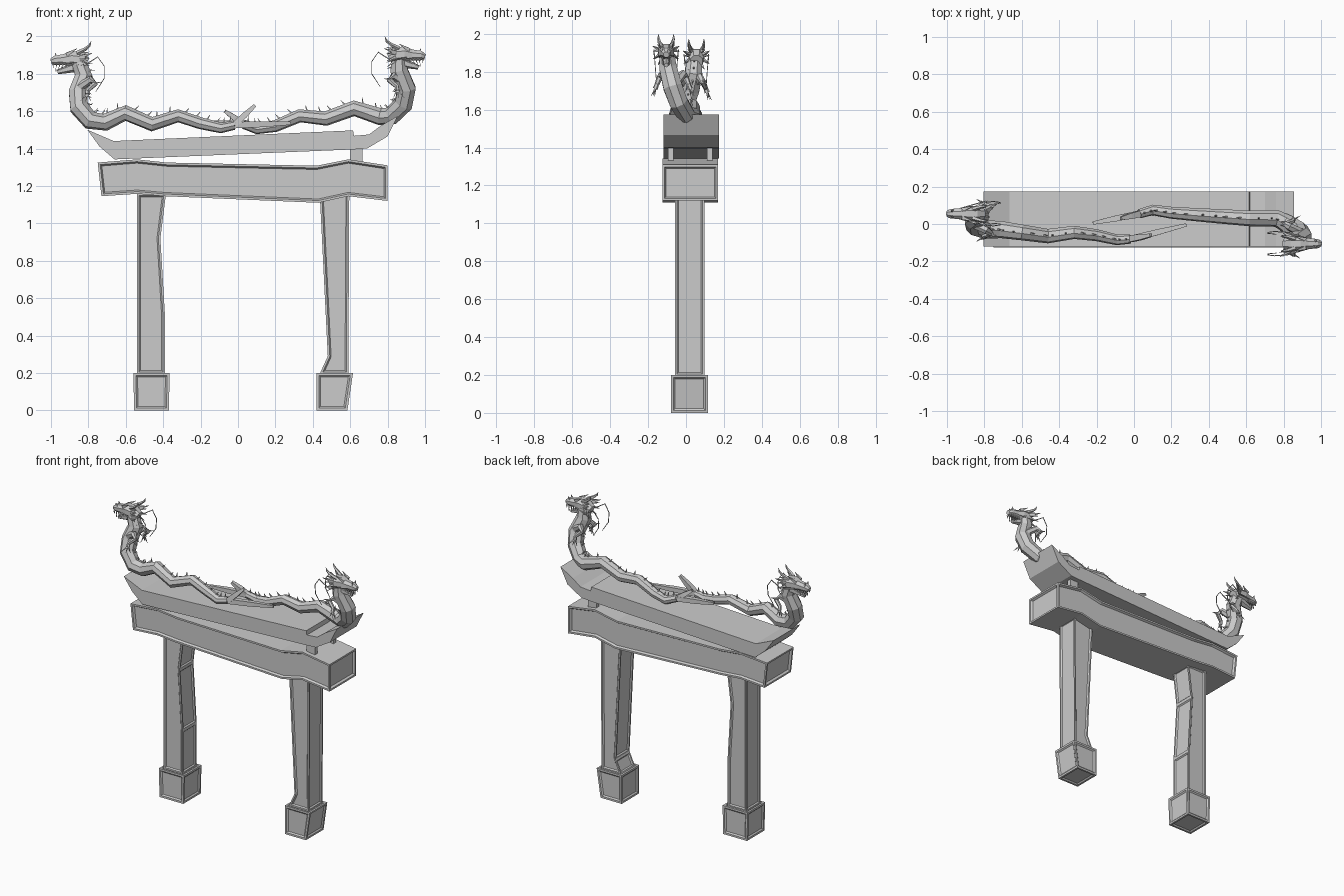
import bpy, bmesh, math
from mathutils import Vector

if "Cube" in bpy.data.objects:
    bpy.data.objects.remove(bpy.data.objects["Cube"])


def finish(bm, name):
    bmesh.ops.recalc_face_normals(bm, faces=bm.faces[:])
    me = bpy.data.meshes.new(name)
    bm.to_mesh(me)
    bm.free()
    ob = bpy.data.objects.new(name, me)
    bpy.context.collection.objects.link(ob)
    return ob


def prism(name, profile, y0, y1, border=0, depth=0.008, caps=True):
    """Extrude an xz profile along y, then sink a framed panel into its faces."""
    bm = bmesh.new()
    front = [bm.verts.new((x, y0, z)) for x, z in profile]
    back = [bm.verts.new((x, y1, z)) for x, z in profile]
    n = len(profile)
    bm.faces.new(front)
    bm.faces.new(back[::-1])
    for i in range(n):
        j = (i + 1) % n
        bm.faces.new((front[j], front[i], back[i], back[j]))
    bmesh.ops.recalc_face_normals(bm, faces=bm.faces[:])
    bm.normal_update()
    if border:
        pick = [f for f in bm.faces if f.calc_area() > 0.016
                and (caps or abs(f.normal.z) < 0.5)]
        bmesh.ops.inset_individual(bm, faces=pick, thickness=border * 0.6,
                                   use_even_offset=True)
        bmesh.ops.inset_individual(bm, faces=pick, thickness=border * 0.4,
                                   depth=-depth, use_even_offset=True)
    return finish(bm, name)


def tube(bm, pts, radii, sides=6):
    """Faceted tube through points with a radius at each one."""
    pts = [Vector(p) for p in pts]
    rings, side = [], None
    for i, p in enumerate(pts):
        t = (pts[min(i + 1, len(pts) - 1)] - pts[max(i - 1, 0)]).normalized()
        if side is None:
            side = Vector((0, 1, 0)) if abs(t.y) < 0.8 else Vector((1, 0, 0))
        side = (side - t * side.dot(t)).normalized()
        up = t.cross(side)
        ring = []
        for k in range(sides):
            a = 2 * math.pi * (k + 0.5) / sides
            ring.append(bm.verts.new(p + (side * math.cos(a) + up * math.sin(a)) * radii[i]))
        rings.append(ring)
    for a, b in zip(rings, rings[1:]):
        for k in range(sides):
            j = (k + 1) % sides
            bm.faces.new((a[k], a[j], b[j], b[k]))
    bm.faces.new(rings[0][::-1])
    bm.faces.new(rings[-1])


def spike(bm, a, b, r):
    tube(bm, [a, b], [r, r * 0.08], 4)


def dragon(label, d, path, tips, head):
    # body running from neck to tail
    bm = bmesh.new()
    n = len(path)
    radii = [0.042, 0.05, 0.054, 0.053, 0.05] + [0.046 - 0.0035 * i for i in range(n - 5)]
    tube(bm, path, radii, 8)
    # forked tail
    for tip in tips:
        mid = (Vector(path[-1]) + Vector(tip)) / 2
        tube(bm, [path[-1], mid, tip], [0.024, 0.022, 0.012], 4)
    finish(bm, label + "_dragon_body")

    # thorns along the back
    bm = bmesh.new()
    for i in range(n - 1):
        a, b = Vector(path[i]), Vector(path[i + 1])
        t = (b - a).normalized()
        up = Vector((-t.z * -d, 0, t.x * -d))
        for f in (0.25, 0.75):
            p = a.lerp(b, f) + up * (radii[i] * 0.85)
            spike(bm, p, p + up * 0.03 + t * 0.012, 0.007)
    finish(bm, label + "_dragon_thorns")

    # head, in forward / sideways / up coordinates
    o = Vector(head)

    def P(f, s, u):
        return o + Vector((d * f, s, u))

    bm = bmesh.new()
    tube(bm, [P(-.05, 0, -.02), P(-.01, 0, 0), P(.03, 0, .005), P(.07, 0, 0),
              P(.12, 0, -.004), P(.14, 0, -.01)],
         [.036, .046, .044, .032, .027, .016], 8)
    tube(bm, [P(0, 0, -.035), P(.05, 0, -.05), P(.105, 0, -.066)], [.03, .022, .012], 6)
    for s in (-1, 1):
        # brows, horns, ears, nostrils
        spike(bm, P(.055, s * .022, .028), P(0, s * .04, .06), .014)
        tube(bm, [P(0, s * .024, .035), P(-.04, s * .036, .055), P(-.065, s * .04, .075),
                  P(-.075, s * .04, .098)], [.013, .01, .007, .001], 5)
        spike(bm, P(-.02, s * .035, .015), P(-.08, s * .07, .035), .014)
        spike(bm, P(.11, s * .014, .012), P(.118, s * .016, .036), .011)
        # teeth
        for i in range(5):
            f = .06 + i * .017
            spike(bm, P(f, s * .018, -.022), P(f, s * .018, -.044), .006)
            spike(bm, P(f - .015, s * .013, -.05 - i * .003),
                  P(f - .012, s * .015, -.028 - i * .003), .005)
        # mane
        for i in range(4):
            a = s * (0.7 + i * 0.6)
            y, z = math.sin(a), math.cos(a)
            spike(bm, P(-.02, y * .038, z * .038), P(-.065, y * .072, z * .068 - .01), .011)
    finish(bm, label + "_dragon_head")

    # long whiskers
    bm = bmesh.new()
    for s in (-1, 1):
        tube(bm, [P(.08, s * .025, -.01), P(-.04, s * .06, -.03), P(-.11, s * .065, .015),
                  P(-.145, s * .06, -.035), P(-.145, s * .055, -.1), P(-.1, s * .05, -.17)],
             [.004, .004, .0035, .003, .003, .002], 4)
    finish(bm, label + "_dragon_whiskers")

    # arms with claws
    bm = bmesh.new()
    neck = Vector(path[2])
    for s in (-1, 1):
        def A(f, y, u):
            return neck + Vector((d * f, s * y, u))
        tube(bm, [A(-.01, .025, .03), A(-.07, .055, .07), A(-.09, .07, .045),
                  A(-.05, .085, .01), A(-.05, .092, -.01)], [.024, .021, .016, .012, .014], 6)
        for k in (-1, 0, 1):
            spike(bm, A(-.05, .09, -.005), A(-.04 + k * .03, .105 + .01 * k, -.05), .007)
        spike(bm, A(-.09, .07, .05), A(-.125, .085, .055), .008)
    finish(bm, label + "_dragon_arms")


# feet
prism("left_foot", [(-.56, .2), (-.365, .2), (-.37, 0), (-.555, 0)], -.08, .115, .022)
prism("right_foot", [(.42, .2), (.615, .2), (.585, 0), (.42, 0)], -.08, .115, .022)

# pillars
prism("left_pillar", [(-.54, 1.16), (-.385, 1.16), (-.415, .92), (-.39, .5), (-.39, .195),
                      (-.54, .195)], -.058, .097, .018, caps=False)
prism("right_pillar", [(.437, 1.16), (.595, 1.16), (.59, .195), (.437, .195), (.48, .29)],
      -.058, .097, .018, caps=False)

# cross beam with sunken faces
prism("cross_beam", [(-.75, 1.325), (-.54, 1.342), (-.38, 1.325), (.42, 1.308), (.59, 1.342),
                     (.8, 1.31), (.8, 1.12), (.59, 1.145), (.43, 1.11), (-.39, 1.145),
                     (-.54, 1.158), (-.73, 1.145)], -.125, .17, .02, .014, caps=False)

# roof slab with upturned ends, and its small supports
prism("roof_slab", [(-.805, 1.5), (-.665, 1.44), (.615, 1.497), (.62, 1.468), (.7, 1.475),
                    (.76, 1.52), (.855, 1.575), (.8, 1.465), (.69, 1.4), (.61, 1.395),
                    (-.66, 1.342), (-.74, 1.41)], -.12, .175)
for label, y in (("front", -.095), ("back", .11)):
    prism(label + "_roof_support", [(.6, 1.4), (.665, 1.4), (.665, 1.32), (.6, 1.32)], y, y + .03)

# dragons
dragon("left", -1,
       [(-.85, .045, 1.86), (-.825, .04, 1.79), (-.855, .02, 1.7), (-.85, -.01, 1.62),
        (-.79, -.03, 1.55), (-.71, -.03, 1.54), (-.6, -.045, 1.59), (-.46, -.065, 1.53),
        (-.32, -.045, 1.575), (-.2, -.06, 1.535), (-.09, -.085, 1.51), (-.02, -.08, 1.525)],
       [(.09, -.06, 1.63), (.28, -.005, 1.535)], (-.86, .055, 1.875))
dragon("right", 1,
       [(.86, -.1, 1.89), (.86, -.095, 1.82), (.9, -.07, 1.72), (.885, -.04, 1.64),
        (.82, .0, 1.575), (.76, .03, 1.57), (.62, .03, 1.615), (.47, .04, 1.56),
        (.33, .05, 1.575), (.2, .06, 1.52), (.1, .075, 1.505), (.03, .055, 1.53)],
       [(-.07, .03, 1.6), (-.22, .005, 1.54)], (.86, -.105, 1.9))
